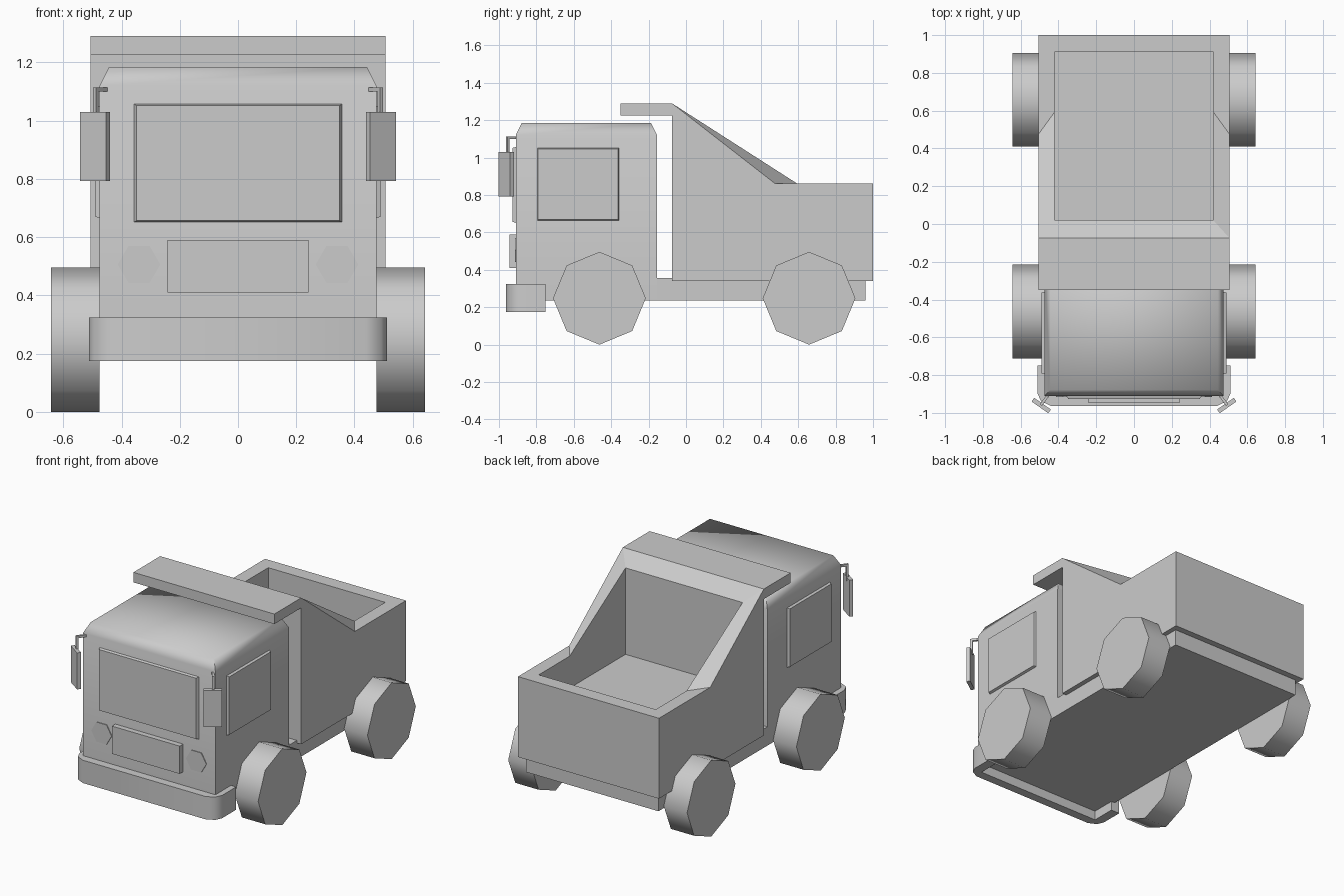
import bpy, bmesh, math
from mathutils import Vector

if "Cube" in bpy.data.objects:
    bpy.data.objects.remove(bpy.data.objects["Cube"])


def make(name, bm, smooth=False):
    bmesh.ops.recalc_face_normals(bm, faces=bm.faces)
    me = bpy.data.meshes.new(name)
    bm.to_mesh(me)
    bm.free()
    ob = bpy.data.objects.new(name, me)
    bpy.context.collection.objects.link(ob)
    if smooth:
        bpy.ops.object.select_all(action='DESELECT')
        ob.select_set(True)
        bpy.context.view_layer.objects.active = ob
        bpy.ops.object.shade_smooth_by_angle(angle=math.radians(70))
    return ob


def loft(name, rings, smooth=False):
    """Closed solid through rings of points, capped at both ends."""
    bm = bmesh.new()
    vs = [[bm.verts.new(p) for p in r] for r in rings]
    n = len(rings[0])
    for a, b in zip(vs, vs[1:]):
        for i in range(n):
            j = (i + 1) % n
            bm.faces.new((a[i], a[j], b[j], b[i]))
    bm.faces.new(vs[0])
    bm.faces.new(vs[-1])
    return make(name, bm, smooth)


def rect(a0, a1, b0, b1):
    return [(a0, b0), (a1, b0), (a1, b1), (a0, b1)]


def polygon(n, r, a, b):
    return [(a + r * math.cos(math.tau * i / n), b + r * math.sin(math.tau * i / n)) for i in range(n)]


def at_x(pts, x): return [(x, a, b) for a, b in pts]
def at_y(pts, y): return [(a, y, b) for a, b in pts]
def at_z(pts, z): return [(a, b, z) for a, b in pts]


# cab with chamfered roof, and chassis behind it
floor_plan = rect(-0.475, 0.475, -0.91, -0.155)
loft("cab", [at_z(floor_plan, 0.235), at_z(floor_plan, 1.12),
             at_z(rect(-0.443, 0.443, -0.878, -0.187), 1.185)], True)
frame = rect(-0.475, 0.475, -0.155, 0.96)
loft("chassis", [at_z(frame, 0.235), at_z(frame, 0.357)])

# windscreen and grille
loft("windscreen", [at_y(rect(-0.36, 0.36, 0.65, 1.058), -0.905),
                    at_y(rect(-0.348, 0.348, 0.657, 1.052), -0.927)])
grille = rect(-0.243, 0.243, 0.41, 0.59)
loft("grille", [at_y(grille, -0.905), at_y(grille, -0.945)])

# wrap-around bumper
half = [(0.512, -0.75), (0.512, -0.895), (0.492, -0.938), (0.44, -0.963)]
inner = [(0.45, -0.905), (0.45, -0.75)]
outline = half + [(-x, y) for x, y in reversed(half)]
outline += [(-x, y) for x, y in reversed(inner)] + inner
loft("bumper", [at_z(outline, 0.175), at_z(outline, 0.323)], True)

# parts on both sides
for s, side in ((-1, "left"), (1, "right")):
    loft(side + "_window", [at_x(rect(-0.797, -0.357, 0.663, 1.053), s * 0.47),
                            at_x(rect(-0.79, -0.364, 0.67, 1.046), s * 0.49)])
    lamp = polygon(6, 0.073, s * 0.34, 0.506)
    loft(side + "_headlight", [at_y(lamp, -0.905), at_y(lamp, -0.915)])
    for y, end in ((-0.463, "front"), (0.658, "rear")):
        tyre = polygon(8, 0.248, y, 0.248)
        loft(f"{end}_{side}_wheel", [at_x(tyre, s * 0.475), at_x(tyre, s * 0.642)], True)

    # angled mirror plate
    ca, sa = math.cos(math.radians(35)), math.sin(math.radians(35))
    plate = [(s * (0.491 + u * ca - v * sa), -0.961 + u * sa + v * ca)
             for u, v in rect(-0.054, 0.054, -0.012, 0.012)]
    loft(side + "_mirror", [at_z(plate, 0.793), at_z(plate, 1.03)])

    # bent square mirror arm
    h = 0.007
    d = Vector((0.04, -0.05, 0)).normalized()
    w = Vector((-d.y, d.x, 0))
    up = Vector((0, 0, 1))
    a, b = Vector((0.45, -0.9, 1.107)), Vector((0.489, -0.953, 1.107))
    rings = []
    for p, t in ((a, up), (b, up + d), (b - up * 0.1, d)):
        rings.append([p + w * i * h + t * j * h for i, j in ((-1, -1), (1, -1), (1, 1), (-1, 1))])
    loft(side + "_mirror_arm", [[(s * p.x, p.y, p.z) for p in r] for r in rings])

# tipper bed: extruded side profile with overhanging canopy and a hollow
W, V, FLOOR = 0.506, 0.42, 0.655
profile = [(-0.075, 0.34), (-0.075, 1.225), (-0.35, 1.225), (-0.35, 1.29),
           (-0.075, 1.29), (0.475, 0.862), (1.0, 0.862), (1.0, 0.34)]
opening = [(0.02, 1.216), (0.593, 0.862), (0.91, 0.862)]
bm = bmesh.new()
L, R = ([bm.verts.new(p) for p in at_x(profile, x)] for x in (-W, W))
l, r = ([bm.verts.new(p) for p in at_x(opening, x)] for x in (-V, V))
fl, fr = ([bm.verts.new((x, y, FLOOR)) for y, z in opening] for x in (-V, V))
bm.faces.new(L)
bm.faces.new(R)
for i in (0, 1, 2, 3, 6, 7):
    j = (i + 1) % 8
    bm.faces.new((L[i], L[j], R[j], R[i]))
for O, q, f in ((L, l, fl), (R, r, fr)):
    for i in (0, 1):
        bm.faces.new((O[i + 4], O[i + 5], q[i + 1], q[i]))   # side rims
        bm.faces.new((q[i], q[i + 1], f[i + 1], f[i]))       # inner side walls
for k in (0, 2):
    bm.faces.new((L[k + 4], R[k + 4], r[k], l[k]))           # front and rear rims
    bm.faces.new((l[k], r[k], fr[k], fl[k]))                 # inner end walls
for i in (0, 1):
    bm.faces.new((fl[i], fl[i + 1], fr[i + 1], fr[i]))       # bed floor
make("tipper_bed", bm)
